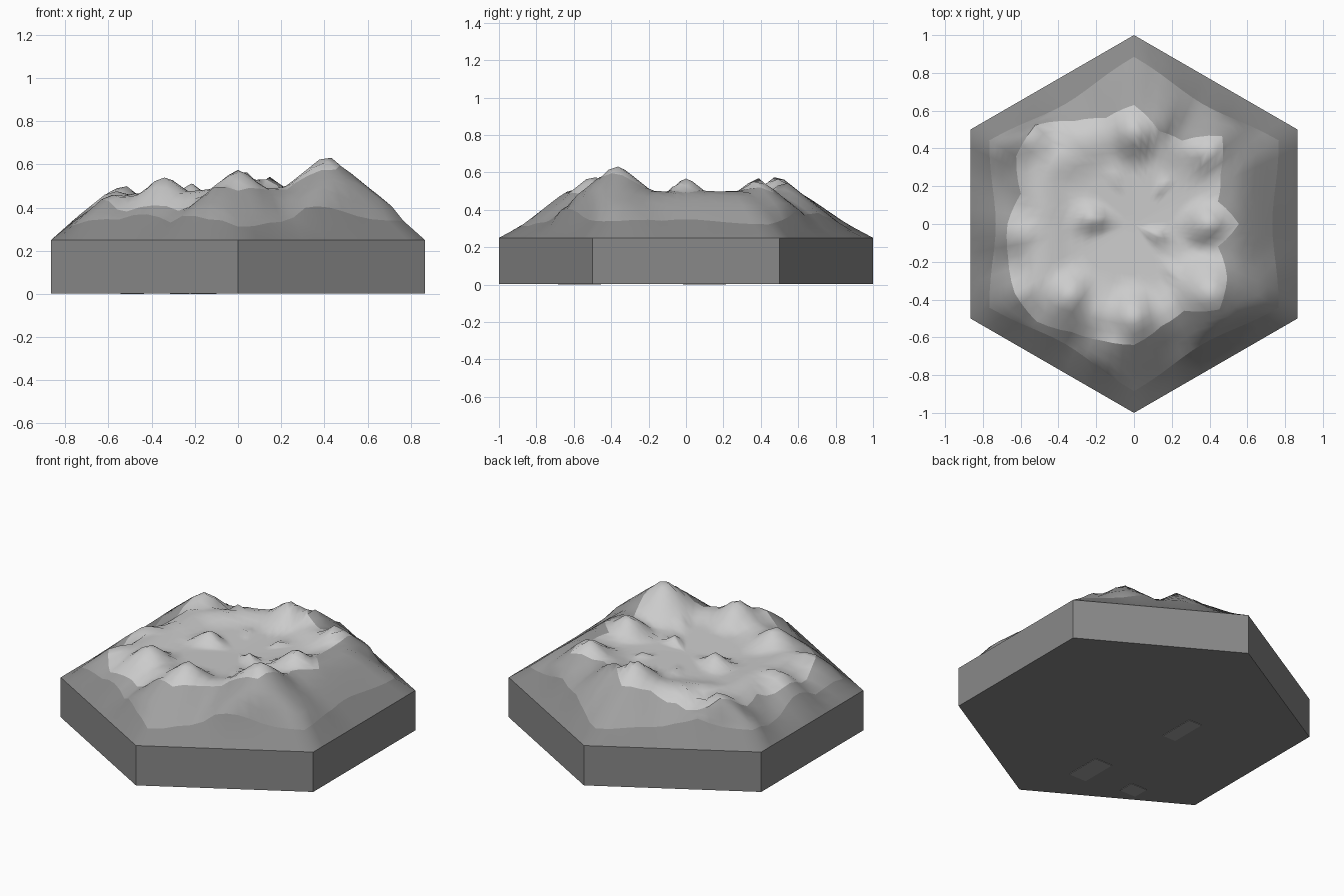
import bpy, bmesh, math
from mathutils import Vector

if "Cube" in bpy.data.objects:
    bpy.data.objects.remove(bpy.data.objects["Cube"])

SEG = 72
TOP = 0.25
# summits: x, y, z
PEAKS = [(.41, -.37, .65), (0, -.5, .59), (.01, .49, .59), (.4, 0, .58), (.4, .38, .58),
         (.13, .53, .56), (-.34, -.38, .56), (-.54, .44, .52), (-.22, .03, .52),
         (-.58, -.36, .48), (-.58, -.05, .49), (-.08, -.62, .52), (-.3, .45, .5),
         (.12, -.06, .5), (.15, .2, .49), (.2, -.25, .5), (-.1, .25, .48)]
# snow line radius every 15 degrees
SNOW = [.555, .46, .53, .66, .51, .51, .63, .58, .63, .74, .72, .62,
        .67, .69, .73, .73, .66, .64, .64, .56, .53, .64, .57, .46]
FLOOR = [(0, .445), (.4, .455), (.55, .49), (.64, .475), (.75, .40), (.86, .325), (1, TOP)]
CAP = [(0, 1), (.7, .8), (.79, .53), (.87, .35), (1, TOP)]


def lerp_table(table, t):
    for (a, u), (b, v) in zip(table, table[1:]):
        if t <= b:
            return u + (v - u) * (t - a) / (b - a)
    return table[-1][1]


def hex_radius(a):
    k = (a + math.pi / 6) % (math.pi / 3) - math.pi / 6
    return math.cos(math.pi / 6) / math.cos(k)


def snow_radius(a):
    t = a / math.radians(15)
    i = int(t) % 24
    f = t - int(t)
    return SNOW[i] * (1 - f) + SNOW[(i + 1) % 24] * f


def band_radius(a):
    return hex_radius(a) * (.865 - .02 * math.cos(6 * a))


def height(x, y):
    a = math.atan2(y, x) % (2 * math.pi)
    d = min(1, math.hypot(x, y) / hex_radius(a))
    z = lerp_table(FLOOR, d)
    z += (.05 if x < 0 else .03) * x * min(1, (1 - d) * 4)
    for px, py, pz in PEAKS:
        z = max(z, pz - .8 * math.hypot(x - px, y - py))
    return min(z, lerp_table(CAP, d))


def grey(name, v):
    m = bpy.data.materials.new(name)
    m.diffuse_color = (v, v, v, 1)
    m.use_nodes = True
    m.node_tree.nodes["Principled BSDF"].inputs["Base Color"].default_value = m.diffuse_color
    return m


def finish(name, bm, mat=None, smooth=True):
    me = bpy.data.meshes.new(name)
    bm.to_mesh(me)
    bm.free()
    ob = bpy.data.objects.new(name, me)
    bpy.context.collection.objects.link(ob)
    if mat:
        me.materials.append(mat)
    for p in me.polygons:
        p.use_smooth = smooth
    return ob


def terrain(name, inner, outer, rings, mat=None):
    """Ring of ground between two radius functions, draped on the height field."""
    bm = bmesh.new()
    rows = []
    for j in range(rings + 1):
        row = []
        for i in range(SEG):
            a = 2 * math.pi * i / SEG
            r = inner(a) + (outer(a) - inner(a)) * j / rings
            x, y = r * math.cos(a), r * math.sin(a)
            row.append(bm.verts.new((x, y, height(x, y))))
        rows.append(row)
    for lo, hi in zip(rows, rows[1:]):
        for i in range(SEG):
            k = (i + 1) % SEG
            bm.faces.new((lo[i], hi[i], hi[k], lo[k]))
    bmesh.ops.remove_doubles(bm, verts=bm.verts, dist=1e-5)
    return finish(name, bm, mat)


rock = grey("rock_grey", .35)
soil = grey("soil_grey", .25)

# mountain ground in three bands
terrain("snow_cap", lambda a: 0, snow_radius, 12)
terrain("rock_slope", snow_radius, band_radius, 5, rock)
terrain("foot_slope", band_radius, hex_radius, 2, soil)

# hexagonal tile body, open on top where the ground sits
bm = bmesh.new()
ring = [(math.cos(math.radians(30 + 60 * i)), math.sin(math.radians(30 + 60 * i))) for i in range(6)]
low = [bm.verts.new((x, y, .003)) for x, y in ring]
high = [bm.verts.new((x, y, TOP)) for x, y in ring]
bm.faces.new(low[::-1])
for i in range(6):
    k = (i + 1) % 6
    bm.faces.new((low[i], low[k], high[k], high[i]))
finish("tile_base", bm, soil, False)

# small pads under the tile
for n, (x, y, w, l) in enumerate([(-.27, .10, .09, .23), (-.16, -.57, .12, .23), (-.49, -.59, .11, .1)]):
    bm = bmesh.new()
    bmesh.ops.create_cube(bm, size=1)
    bmesh.ops.scale(bm, vec=Vector((w, l, .006)), verts=bm.verts)
    bmesh.ops.translate(bm, vec=Vector((x, y, .003)), verts=bm.verts)
    finish(f"under_pad_{n + 1}", bm, rock, False)
